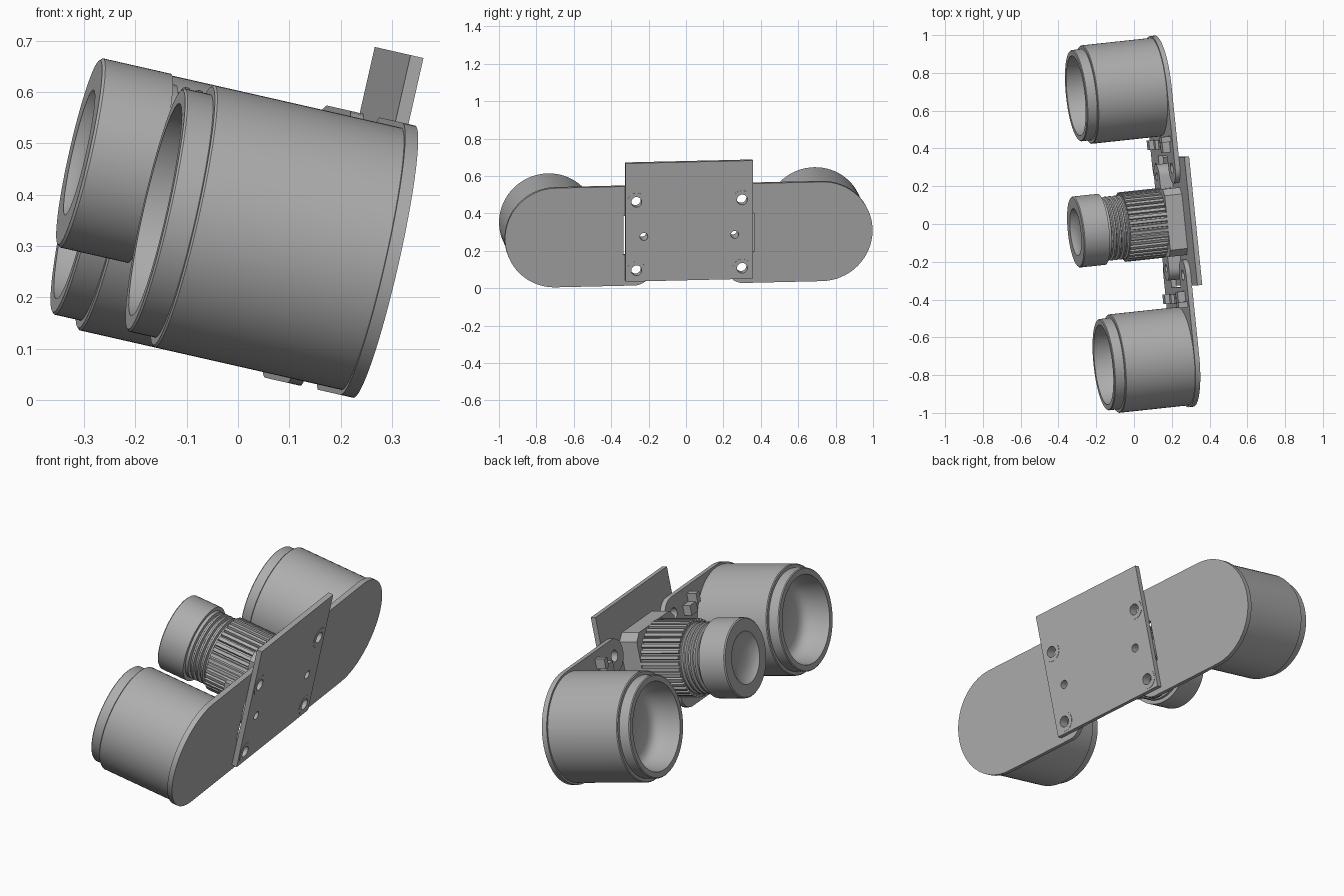
import bpy, bmesh, math
from mathutils import Matrix, Vector

if "Cube" in bpy.data.objects:
    bpy.data.objects.remove(bpy.data.objects["Cube"])

# Local frame: x = backwards, y = along the board, z = up the board; then tilted as a whole
TILT = Matrix.Rotation(math.radians(12.8), 4, 'Y') @ Matrix.Rotation(math.radians(6), 4, 'Z')
MID = 0.326      # height of lamp centres
LENS = 0.402     # height of lens axis

grey = bpy.data.materials.new("plain_grey")
grey.diffuse_color = (0.42, 0.42, 0.42, 1)
grey.use_nodes = True
grey.node_tree.nodes["Principled BSDF"].inputs["Base Color"].default_value = grey.diffuse_color


def finish(name, bm, smooth=True):
    bmesh.ops.remove_doubles(bm, verts=bm.verts, dist=1e-5)
    bmesh.ops.recalc_face_normals(bm, faces=bm.faces)
    bm.transform(TILT)
    me = bpy.data.meshes.new(name)
    bm.to_mesh(me)
    bm.free()
    ob = bpy.data.objects.new(name, me)
    bpy.context.collection.objects.link(ob)
    me.materials.append(grey)
    if smooth:
        bpy.ops.object.select_all(action='DESELECT')
        ob.select_set(True)
        bpy.context.view_layer.objects.active = ob
        bpy.ops.object.shade_smooth_by_angle(angle=math.radians(30))
    return ob


def lathe(name, profile, y, z, n=72):
    """Turn (x, radius) points about a line along x."""
    bm = bmesh.new()
    vs = [bm.verts.new((x, y + r, z)) for x, r in profile]
    es = [bm.edges.new(e) for e in zip(vs, vs[1:])]
    bmesh.ops.spin(bm, geom=vs + es, cent=(0, y, z), axis=(1, 0, 0),
                   angle=2 * math.pi, steps=n, use_merge=True)
    return finish(name, bm)


def slab(name, loops, x0, x1):
    """Flat sheet from outline and hole loops in (y, z)."""
    cu = bpy.data.curves.new(name + "_outline", 'CURVE')
    cu.dimensions, cu.fill_mode, cu.extrude = '2D', 'BOTH', (x1 - x0) / 2
    for pts in loops:
        sp = cu.splines.new('POLY')
        sp.points.add(len(pts) - 1)
        for p, (a, b) in zip(sp.points, pts):
            p.co = (a, b, 0, 1)
        sp.use_cyclic_u = True
    tmp = bpy.data.objects.new("outline", cu)
    bpy.context.collection.objects.link(tmp)
    me = bpy.data.meshes.new_from_object(tmp.evaluated_get(bpy.context.evaluated_depsgraph_get()))
    bpy.data.objects.remove(tmp)
    bm = bmesh.new()
    bm.from_mesh(me)
    bpy.data.meshes.remove(me)
    for v in bm.verts:
        v.co = Vector(((x0 + x1) / 2 + v.co.z, v.co.x, v.co.y))
    return finish(name, bm)


def arc(cy, cz, r, a0, a1, n=12):
    return [(cy + r * math.cos(math.radians(a0 + (a1 - a0) * i / n)),
             cz + r * math.sin(math.radians(a0 + (a1 - a0) * i / n))) for i in range(n + 1)]


def circle(cy, cz, r, n=24):
    return arc(cy, cz, r, 0, 360, n)[:-1]


def box(name, x, y, z):
    bm = bmesh.new()
    bmesh.ops.create_cube(bm, size=1)
    for v in bm.verts:
        v.co = Vector([(a + b) / 2 + c * (b - a) for (a, b), c in zip((x, y, z), v.co)])
    return finish(name, bm, False)


# Back plate with four mounting holes and two small screw holes
holes = [(s * 0.284, z) for s in (-1, 1) for z in (0.142, 0.517)]
screws = [(s * 0.244, MID) for s in (-1, 1)]
rect = [(-0.342, 0.082), (0.342, 0.082), (0.342, 0.73), (-0.342, 0.73)]
slab("back_plate", [rect] + [circle(*h, 0.028) for h in holes]
     + [circle(*h, 0.021) for h in screws], 0.144, 0.17)
for i, h in enumerate(holes):
    slab(f"hole_pad_{i}", [circle(*h, 0.05), circle(*h, 0.028)], 0.168, 0.1715)

for s, side in ((-1, "near"), (1, "far")):
    # Lamp board: round outer end, two eared inner corners and a notch between them
    out = (arc(0.716, MID, 0.272, -90, 90, 32)
           + arc(0.284, 0.517, 0.081, 90, 270)
           + [(0.35, 0.436), (0.35, 0.223)]
           + arc(0.284, 0.142, 0.081, 90, 180, 8)
           + arc(0.291, 0.142, 0.088, 180, 270, 8))
    loops = [out] + [circle(0.284, z, 0.028) for z in (0.142, 0.517)]
    slab(side + "_lamp_board", [[(s * a, b) for a, b in l] for l in loops], 0.118, 0.144)

    # Lamp housing with stepped lip and dished inside
    lathe(side + "_lamp", [(0.118, 0), (0.118, 0.262), (-0.257, 0.262), (-0.261, 0.258),
                           (-0.261, 0.243), (-0.312, 0.243), (-0.316, 0.239), (-0.316, 0.212),
                           (-0.27, 0.208), (-0.225, 0.2), (-0.2, 0.188), (-0.187, 0.17),
                           (-0.182, 0.145), (-0.182, 0)], s * 0.716, MID)

    # Small components on the lamp board
    for i, (a, z, w, h, d) in enumerate([(0.40, 0.50, 0.06, 0.05, 0.04), (0.44, 0.54, 0.03, 0.05, 0.05),
                                         (0.41, 0.36, 0.05, 0.04, 0.02), (0.41, 0.25, 0.05, 0.04, 0.02),
                                         (0.41, 0.14, 0.05, 0.05, 0.03)]):
        box(f"{side}_component_{i}", (0.118 - d, 0.119),
            sorted((s * (a - w / 2), s * (a + w / 2))), (z - h / 2, z + h / 2))

    # Screw tab of the lens mount
    tab = [(0.17, MID + 0.065)] + [(0.17, MID - 0.065)] + arc(0.244, MID, 0.065, -90, 90, 16)
    slab(side + "_mount_tab", [[(s * a, b) for a, b in l]
                               for l in (tab, circle(0.244, MID, 0.021))], 0.075, 0.144)

# Lens mount block with chamfered corners
c, w = 0.035, 0.18
block = [(w, -w + c), (w, w - c), (w - c, w), (-w + c, w),
         (-w, w - c), (-w, -w + c), (-w + c, -w), (w - c, -w)]
slab("lens_mount", [[(a, LENS + b) for a, b in block]], 0.05, 0.144)

# Ribbed grip ring
teeth = []
for i in range(40):
    for f, r in ((0, 0.185), (0.55, 0.185), (0.65, 0.171), (0.9, 0.171)):
        a = 2 * math.pi * (i + f) / 40
        teeth.append((r * math.cos(a), LENS + r * math.sin(a)))
slab("grip_ring", [teeth], -0.155, 0.051)

# Threaded barrel
thread = [(-0.15, 0), (-0.15, 0.17)]
for i in range(4):
    x = -0.16 - i * 0.026
    thread += [(x, 0.17), (x - 0.005, 0.157), (x - 0.012, 0.157), (x - 0.017, 0.17)]
lathe("threaded_barrel", thread + [(-0.275, 0.17), (-0.275, 0)], 0, LENS)

# Lens cap with a shallow dished front
lathe("lens_cap", [(-0.27, 0), (-0.27, 0.189), (-0.406, 0.189), (-0.411, 0.184),
                   (-0.411, 0.125), (-0.402, 0.115), (-0.39, 0.095), (-0.382, 0.065),
                   (-0.379, 0.03), (-0.378, 0)], 0, LENS)
